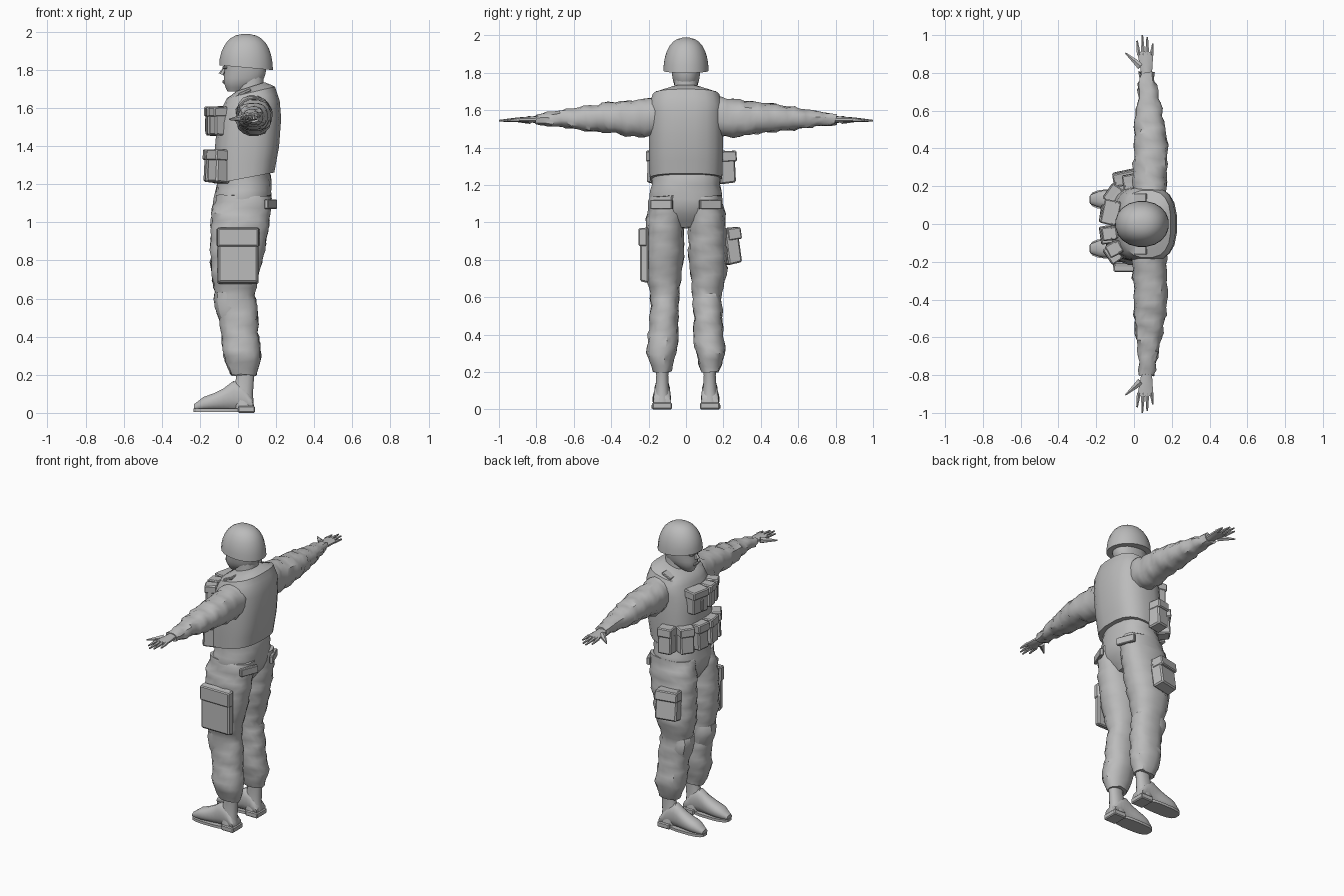
import bpy, bmesh, math, random
from mathutils import Vector, Matrix

random.seed(4)
if "Cube" in bpy.data.objects:
    bpy.data.objects.remove(bpy.data.objects["Cube"])

grey = bpy.data.materials.new("plain grey")
grey.use_nodes = True
grey.diffuse_color = (0.5, 0.5, 0.5, 1)
grey.node_tree.nodes["Principled BSDF"].inputs["Base Color"].default_value = grey.diffuse_color


def finish(name, bm, angle=40):
    bmesh.ops.recalc_face_normals(bm, faces=bm.faces)
    mesh = bpy.data.meshes.new(name)
    bm.to_mesh(mesh)
    bm.free()
    mesh.materials.append(grey)
    ob = bpy.data.objects.new(name, mesh)
    bpy.context.collection.objects.link(ob)
    bpy.ops.object.select_all(action='DESELECT')
    ob.select_set(True)
    bpy.context.view_layer.objects.active = ob
    bpy.ops.object.shade_smooth_by_angle(angle=math.radians(angle))


def track(values, t):
    """Read an evenly spaced list of values, or a constant, at t from 0 to 1."""
    if not isinstance(values, list):
        return values
    place = t * (len(values) - 1)
    i = min(int(place), len(values) - 2)
    return values[i] + (values[i + 1] - values[i]) * (place - i)


def loft(name, level, near, far, high, low=None, axis="z", rings=8, sides=16,
         power=2.3, fold=0, tilt=0, side=1, angle=40):
    """Skin rounded sections between four outline tracks; fold adds cloth wrinkles."""
    bm, skin, phase = bmesh.new(), [], random.random() * math.tau
    for i in range(rings):
        t = i / (rings - 1)
        base, a0, a1, b1, slope = [track(v, t) for v in (level, near, far, high, tilt)]
        b0 = -b1 if low is None else track(low, t)
        ring = []
        for k in range(sides):
            w = math.tau * (k + 0.5) / sides
            c, s = math.cos(w), math.sin(w)
            out = fold * (math.sin(2 * w + 2 * i + phase) + random.uniform(-1, 1))
            a = (a0 + a1) / 2 + ((a1 - a0) / 2 + out) * math.copysign(abs(c) ** (2 / power), c)
            b = (b0 + b1) / 2 + ((b1 - b0) / 2 + out) * math.copysign(abs(s) ** (2 / power), s)
            h = base + slope * a + out
            x, y, z = {"z": (a, b, h), "y": (a, h, b), "x": (h, a, b)}[axis]
            ring.append(bm.verts.new((x, y * side, z)))
        skin.append(ring)
    for r, s in zip(skin, skin[1:]):
        for k in range(sides):
            m = (k + 1) % sides
            bm.faces.new((r[k], r[m], s[m], s[k]))
    bm.faces.new(skin[0])
    bm.faces.new(skin[-1])
    finish(name, bm, angle)


def box(name, loc, size, turn=0, lean=0, taper=1, bevel=.006):
    """Bevelled box whose outer (-x) side can be narrowed by taper."""
    bm = bmesh.new()
    bmesh.ops.create_cube(bm, size=1)
    for v in bm.verts:
        if v.co.x < 0:
            v.co.y *= taper
            v.co.z *= taper
        v.co = Vector(p * q for p, q in zip(v.co, size))
    bmesh.ops.bevel(bm, geom=bm.edges[:], offset=bevel, segments=1, affect='EDGES')
    bm.transform(Matrix.Translation(loc) @ Matrix.Rotation(math.radians(turn), 4, 'Z')
                 @ Matrix.Rotation(math.radians(lean), 4, 'Y'))
    finish(name, bm, 30)


def spike(name, start, end, r1, r2):
    """Tapered six-sided rod from start to end."""
    bm = bmesh.new()
    a, b = Vector(start), Vector(end)
    bmesh.ops.create_cone(bm, cap_ends=True, segments=6, radius1=r1, radius2=r2, depth=(b - a).length)
    turn = (b - a).to_track_quat('Z', 'Y').to_matrix().to_4x4()
    bm.transform(Matrix.Translation((a + b) / 2) @ turn)
    finish(name, bm)


def pouch(name, loc, size, turn, lean=0):
    """Pouch with a lid strip over its upper part."""
    box(name, loc, size, turn, lean, taper=.93, bevel=.008)
    outward = Matrix.Rotation(math.radians(turn), 3, 'Z') @ Vector((-.007, 0, size[2] * .32))
    box(name + "_flap", Vector(loc) + outward, (size[0], size[1] + .005, size[2] * .33), turn, lean, taper=.95)


# Helmet: a dome with its rim dipping at the back
arc = [math.radians(a) for a in range(0, 90, 12)]
dome = [math.cos(a) ** .8 for a in arc]
loft("helmet", [1.815 + .173 * math.sin(a) for a in arc], [.04 - .14 * d for d in dome],
     [.04 + .145 * d for d in dome], [.122 * d for d in dome], sides=20, power=2.1,
     tilt=[-.09, -.05, 0, 0, 0], angle=50)

# Head and neck
loft("head", [1.685, 1.85], [-.055, -.076, -.075, -.072, -.078], [.03, .12, .145, .15, .15],
     [.03, .062, .073, .078, .08])
loft("neck", [1.62, 1.78], 0, .135, [.08, .065, .062])
spike("nose", (-.068, 0, 1.815), (-.086, 0, 1.775), .006, .017)
box("lips", (-.074, 0, 1.737), (.016, .045, .018), bevel=.005)
box("brow", (-.07, 0, 1.812), (.025, .11, .014), bevel=.004)

# Vest, collar and trouser seat
loft("vest", [1.225, 1.38, 1.53, 1.61, 1.665, 1.69], [-.125, -.125, -.11, -.085, -.06, -.01],
     [.192, .217, .228, .22, .195, .14], [.195, .2, .2, .2, .178, .085],
     tilt=[.19, .08, .07, .13, .24, .32], rings=11, sides=20, power=2.7)
loft("collar", [1.64, 1.685], [-.045, -.015], [.155, .145], [.105, .08], tilt=.3, rings=3)
loft("trouser_seat", [1.28, .97], [-.1, -.11, -.13, -.13, -.08], [.165, .178, .18, .16, .1],
     [.18, .185, .195, .19, .09], rings=9, sides=20, fold=.003)

# Front pouches wrapped around the vest
for y, x, turn in [(.215, -.01, -80), (.15, -.1, -35), (.05, -.13, -8), (-.055, -.13, 8), (-.15, -.1, 35)]:
    pouch("ammo_pouch", (x, y, 1.295), (.085, .095, .18), turn, lean=3)
pouch("radio_pouch", (-.118, .06, 1.53), (.085, .13, .16), -12)
for y, x, turn in [(-.05, -.125, 8), (-.13, -.1, 28)]:
    pouch("chest_pouch", (x, y, 1.53), (.075, .07, .155), turn)
box("radio_clip", (-.165, .065, 1.51), (.015, .02, .07), -12, bevel=.003)

for side, tag in [(1, "left"), (-1, "right")]:
    # Sleeve with wrinkled cloth and a narrow cuff
    loft(tag + "_sleeve", [.12, .8], [0, -.01, 0, 0, .02, .028], [.17, .175, .18, .162, .135, .105],
         [1.68, 1.655, 1.643, 1.622, 1.6, 1.577], [1.465, 1.452, 1.477, 1.488, 1.507, 1.523],
         axis="y", rings=22, fold=.0045, side=side, angle=35)
    # Hand
    loft(tag + "_palm", [.78, .91], [.04, .028, .015], [.095, .1, .104], [1.57, 1.56], [1.53, 1.538],
         axis="y", rings=5, sides=10, side=side)
    for root, tip, reach in [(.026, .016, .97), (.048, .044, 1), (.07, .07, .99), (.093, .1, .955)]:
        spike(tag + "_finger", (root, side * .895, 1.549), (tip, side * reach, 1.543), .0125, .005)
    spike(tag + "_thumb", (.035, side * .835, 1.548), (-.045, side * .905, 1.54), .022, .004)

    # Trouser leg, bloused over the boot
    loft(tag + "_trouser_leg", [1.14, .2], [-.115, -.142, -.143, -.146, -.14, -.12, -.105, -.085, -.08, -.04],
         [.175, .172, .155, .137, .108, .09, .105, .106, .124, .1],
         [.192, .21, .218, .222, .22, .19, .194, .2, .213, .175], [.01, .01, .01, .03, .04, .04, .08],
         rings=30, fold=.004, side=side, angle=35)
    # Knee cloth and seat pocket
    loft(tag + "_knee_fold", [.63, .48], [-.125, -.13, -.116, -.095], .025, [.185, .19, .175], [.04, .035, .055],
         rings=5, sides=12, fold=.003, side=side, angle=30)
    box(tag + "_seat_pocket", (.172, side * .13, 1.095), (.022, .125, .05), 180 + side * 22, bevel=.004)

    # Boot: shaft, foot, sole and heel
    loft(tag + "_boot_shaft", [.26, .02], [-.01, -.012, -.03, -.02], [.098, .085, .08, .086],
         [.165, .16, .165, .178], [.09, .094, .09, .077], rings=7, sides=12, side=side)
    loft(tag + "_boot_foot", [.08, -.232], [.08, .084, .085, .08, .08, .105], [.176, .17, .17, .178, .18, .155],
         [.07, .15, .17, .13, .104, .085, .045], .012, axis="x", rings=13, sides=12, side=side)
    loft(tag + "_boot_sole", [.005, .022], -.236, .03, .184, .076, rings=2, power=3, side=side, angle=30)
    box(tag + "_boot_heel", (.044, side * .128, .018), (.09, .106, .036))
    # Shoulder strap
    box(tag + "_shoulder_strap", (.035, side * .135, 1.683), (.07, .055, .016), lean=-24, bevel=.004)

# Thigh pouch on one leg, flat cargo pocket on the other
pouch("thigh_pouch", (-.035, .238, .875), (.075, .15, .2), -78, lean=8)
pouch("cargo_pocket", (0, -.224, .825), (.045, .22, .3), 90)
